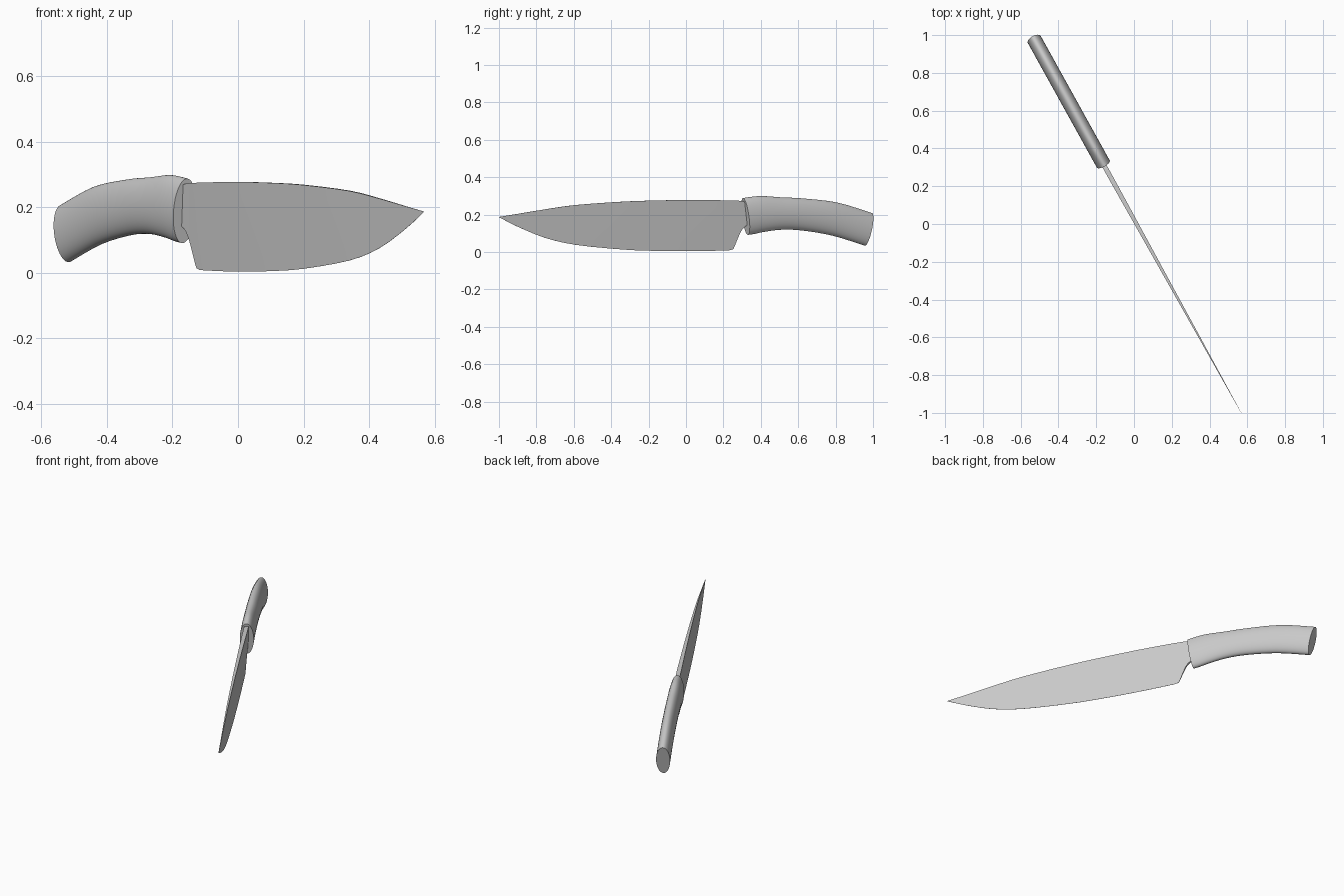
import bpy, bmesh, math
from mathutils import Vector

if "Cube" in bpy.data.objects:
    bpy.data.objects.remove(bpy.data.objects["Cube"])

D = Vector((0.485, -0.875, 0)).normalized()   # handle-to-tip direction
N = Vector((D.y * -1, D.x, 0))                # sideways direction
P0 = Vector((0.0103, 0.0057, 0))
UP = Vector((0, 0, 1))


def place(s, side, z):
    return P0 + D * s + N * side + UP * z


def material(name, rgb):
    m = bpy.data.materials.new(name)
    m.diffuse_color = (*rgb, 1)
    m.use_nodes = True
    m.node_tree.nodes["Principled BSDF"].inputs["Base Color"].default_value = m.diffuse_color
    return m


def loft(name, rings, mat, angle):
    """Skin closed rings of points and cap both ends."""
    bm = bmesh.new()
    rows = [[bm.verts.new(p) for p in r] for r in rings]
    n = len(rows[0])
    for a, b in zip(rows, rows[1:]):
        for i in range(n):
            j = (i + 1) % n
            bm.faces.new((a[i], a[j], b[j], b[i]))
    bm.faces.new(rows[0])
    bm.faces.new(rows[-1])
    bmesh.ops.remove_doubles(bm, verts=bm.verts, dist=1e-5)
    bmesh.ops.recalc_face_normals(bm, faces=bm.faces)
    me = bpy.data.meshes.new(name)
    bm.to_mesh(me)
    bm.free()
    me.materials.append(mat)
    ob = bpy.data.objects.new(name, me)
    bpy.context.collection.objects.link(ob)
    bpy.context.view_layer.objects.active = ob
    ob.select_set(True)
    bpy.ops.object.shade_smooth_by_angle(angle=math.radians(angle))
    ob.select_set(False)
    return ob


def spline(pts, steps):
    """Catmull-Rom through tuples."""
    out = []
    for i in range(len(pts) - 1):
        a, b, c, d = (Vector(pts[min(max(i + k, 0), len(pts) - 1)]) for k in (-1, 0, 1, 2))
        for k in range(steps):
            t = k / steps
            out.append(0.5 * (2 * b + (c - a) * t + (2 * a - 5 * b + 4 * c - d) * t * t
                              + (3 * b - a - 3 * c + d) * t ** 3))
    return out + [Vector(pts[-1])]


grey = material("plain grey", (0.6, 0.6, 0.6))

# Handle: elliptical sections given by top (s, z) and bottom (s, z)
sections = [(-0.342, 0.288, -0.372, 0.091), (-0.395, 0.295, -0.415, 0.097),
            (-0.46, 0.299, -0.475, 0.108), (-0.577, 0.292, -0.577, 0.119),
            (-0.71, 0.286, -0.70, 0.115), (-0.92, 0.264, -0.89, 0.087),
            (-1.13, 0.208, -1.088, 0.033)]
rings = []
for s1, z1, s2, z2 in spline(sections, 4):
    ring = []
    for i in range(48):
        a = 2 * math.pi * i / 48
        k = (1 + math.sin(a)) / 2
        ring.append(place(s2 + (s1 - s2) * k, 0.039 * math.cos(a), z2 + (z1 - z2) * k))
    rings.append(ring)
loft("handle", rings, grey, 40)

# Blade: columns of (s, underside z, spine z); thin wedge section
columns = [(-0.42, 0.152, 0.268), (-0.379, 0.148, 0.269), (-0.347, 0.132, 0.27),
           (-0.326, 0.108, 0.273), (-0.304, 0.0625, 0.274), (-0.285, 0.02, 0.2745),
           (-0.268, 0.011, 0.275), (-0.232, 0.008, 0.276), (-0.02, 0.004, 0.278),
           (0.2, 0.006, 0.275), (0.392, 0.013, 0.269), (0.68, 0.038, 0.251),
           (0.87, 0.076, 0.2275), (1.04, 0.137, 0.203), (1.15, 0.1865, 0.1875)]
rings = []
for s, lo, hi in spline(columns, 3):
    edge = min(lo, 0.008) if s < -0.232 else lo
    thick = 0.012 * min(1, (1.16 - s) / 1.4)
    left, right = [], []
    for k in range(7):
        z = lo + (hi - lo) * k / 6
        f = max(0, (z - edge) / (hi - edge))
        w = thick * f + 0.0004
        left.append(place(s, -w, z))
        right.append(place(s, w, z))
    rings.append(left + right[::-1])
loft("blade", rings, grey, 30)
